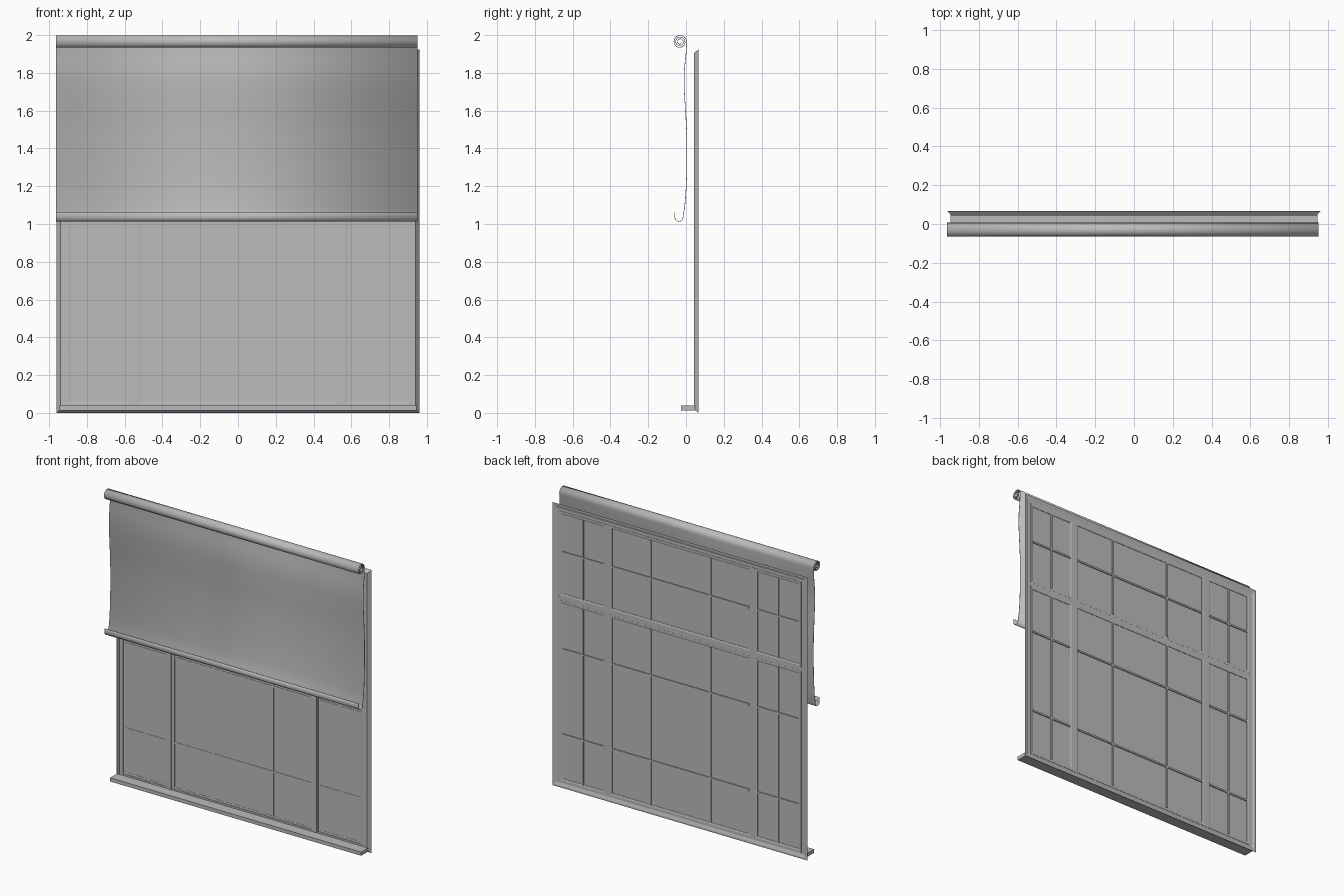
import bpy, bmesh, math
from mathutils import Vector

cube = bpy.data.objects.get("Cube")
if cube:
    bpy.data.objects.remove(cube, do_unlink=True)

grey = bpy.data.materials.new("plain_grey")
grey.use_nodes = True
GREY = (0.5, 0.5, 0.5, 1)
grey.diffuse_color = GREY
grey.node_tree.nodes["Principled BSDF"].inputs["Base Color"].default_value = GREY


def finish(name, bm):
    bmesh.ops.recalc_face_normals(bm, faces=bm.faces)
    mesh = bpy.data.meshes.new(name)
    bm.to_mesh(mesh)
    bm.free()
    mesh.materials.append(grey)
    obj = bpy.data.objects.new(name, mesh)
    bpy.context.collection.objects.link(obj)
    return obj


def add_box(bm, x0, x1, y0, y1, z0, z1):
    verts = bmesh.ops.create_cube(bm, size=1)["verts"]
    for v in verts:
        v.co = Vector(((x0 + x1) / 2 + v.co.x * (x1 - x0),
                       (y0 + y1) / 2 + v.co.y * (y1 - y0),
                       (z0 + z1) / 2 + v.co.z * (z1 - z0)))


def add_ring(bm, x0, x1, z0, z1, profile):
    """Mitred rectangular frame; the profile is a closed loop of (inset, y)."""
    rings = []
    for i, y in profile:
        corners = ((x0 + i, z0 + i), (x1 - i, z0 + i), (x1 - i, z1 - i), (x0 + i, z1 - i))
        rings.append([bm.verts.new((x, y, z)) for x, z in corners])
    for a, b in zip(rings, rings[1:] + rings[:1]):
        for k in range(4):
            n = (k + 1) % 4
            bm.faces.new((a[k], a[n], b[n], b[k]))


# Layout of the window lights
COLUMNS = ((-0.91, -0.558), (-0.536, 0.536), (0.558, 0.91))
ROWS = ((0.038, 1.272), (1.296, 1.878))
BARS_X = ((-0.735,), (-0.225, 0.225), (0.735,))
BARS_Z = ((0.36, 0.94), (1.6,))

# Outer frame with a splayed back edge and stepped inner edge
bm = bmesh.new()
add_ring(bm, -0.96, 0.96, 0.0, 1.925,
         ((0, 0.066), (0.02, 0.043), (0.036, 0.043), (0.036, 0.047), (0.05, 0.047),
          (0.05, 0.06), (0.03, 0.06), (0.012, 0.066)))
finish("outer_frame", bm)

# Mullions and transom
bm = bmesh.new()
for x in (-0.547, 0.547):
    add_box(bm, x - 0.013, x + 0.013, 0.045, 0.062, 0.036, 1.88)
finish("mullions", bm)
bm = bmesh.new()
add_box(bm, -0.912, 0.912, 0.046, 0.0615, 1.27, 1.298)
finish("transom", bm)

# Sashes, panes and glazing bars
sashes, panes, bars = bmesh.new(), bmesh.new(), bmesh.new()
for (x0, x1), bars_x in zip(COLUMNS, BARS_X):
    for (z0, z1), bars_z in zip(ROWS, BARS_Z):
        add_ring(sashes, x0, x1, z0, z1,
                 ((0, 0.048), (0.012, 0.048), (0.012, 0.051), (0.022, 0.053),
                  (0.022, 0.059), (0.012, 0.062), (0, 0.062)))
        add_box(panes, x0 + 0.01, x1 - 0.01, 0.0545, 0.0565, z0 + 0.01, z1 - 0.01)
        for x in bars_x:
            add_box(bars, x - 0.006, x + 0.006, 0.0525, 0.063, z0 + 0.02, z1 - 0.02)
        for z in bars_z:
            add_box(bars, x0 + 0.02, x1 - 0.02, 0.0525, 0.063, z - 0.006, z + 0.006)
finish("sashes", sashes)
finish("window_panes", panes)
finish("glazing_bars", bars)

# Sill
bm = bmesh.new()
add_box(bm, -0.945, 0.945, -0.026, 0.05, 0.013, 0.038)
finish("sill", bm)

# Roller blind: spiral roll, hanging sheet and curled hem in one strip
CY, CZ, TURNS, STEPS = -0.032, 1.964, 3, 90
path = []
for s in range(STEPS + 1):
    t = s / STEPS
    angle = (1 - t) * TURNS * math.tau
    r = 0.009 + 0.027 * t
    path.append((CY + r * math.cos(angle), CZ + r * math.sin(angle)))
hang = [(0.0, 1.9), (-0.008, 1.82), (-0.01, 1.74), (-0.004, 1.62), (0.003, 1.5),
        (0.005, 1.36), (0.002, 1.22), (-0.006, 1.1), (-0.015, 1.045)]
ctrl = [path[-1]] + hang
for i in range(len(ctrl) - 1):
    p0, p1 = ctrl[max(i - 1, 0)], ctrl[i]
    p2, p3 = ctrl[i + 1], ctrl[min(i + 2, len(ctrl) - 1)]
    for k in range(1, 5):
        t = k / 4
        path.append(tuple(0.5 * (2 * b + (c - a) * t + (2 * a - 5 * b + 4 * c - d) * t * t
                                 + (3 * b - a - 3 * c + d) * t ** 3)
                          for a, b, c, d in zip(p0, p1, p2, p3)))
for k in range(1, 13):
    a = math.radians(-10 - 170 * k / 12)
    path.append((-0.037 + 0.022 * math.cos(a), 1.036 + 0.022 * math.sin(a)))
path.append((-0.06, 1.062))

bm = bmesh.new()
pairs = [[bm.verts.new((x, y, z)) for x in (-0.963, 0.95)] for y, z in path]
for a, b in zip(pairs, pairs[1:]):
    bm.faces.new((a[0], a[1], b[1], b[0]))
blind = finish("roller_blind", bm)
solid = blind.modifiers.new("thickness", 'SOLIDIFY')
solid.thickness = 0.003
solid.offset = 0
bpy.ops.object.select_all(action='DESELECT')
blind.select_set(True)
bpy.context.view_layer.objects.active = blind
bpy.ops.object.shade_smooth_by_angle(angle=math.radians(40))
